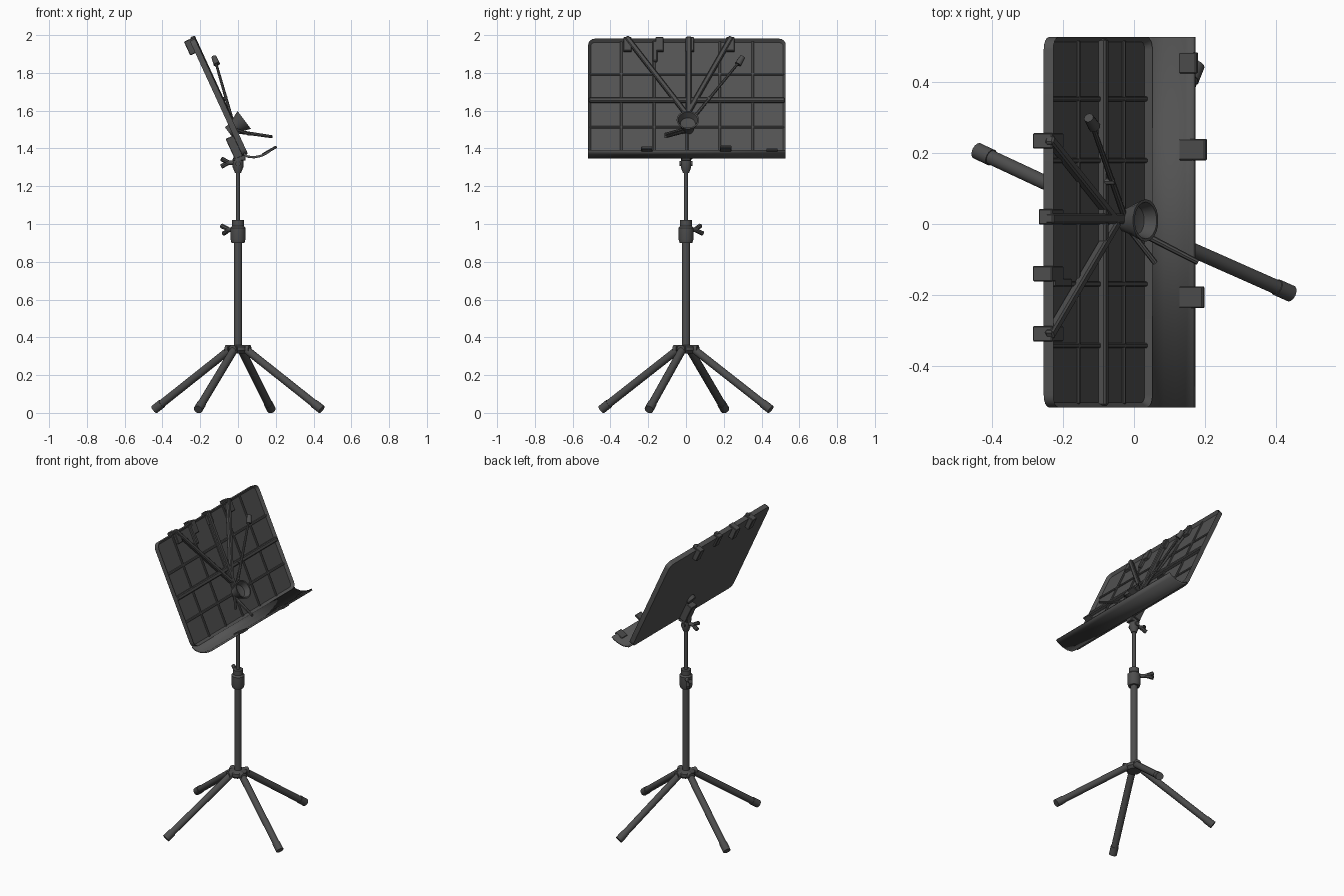
import bpy, bmesh, math
from mathutils import Vector, Matrix

if "Cube" in bpy.data.objects:
    bpy.data.objects.remove(bpy.data.objects["Cube"])


def material(name, v):
    m = bpy.data.materials.new(name)
    m.diffuse_color = (v, v, v, 1)
    m.use_nodes = True
    m.node_tree.nodes["Principled BSDF"].inputs["Base Color"].default_value = m.diffuse_color
    return m


METAL = material("dark grey metal", 0.075)
PANEL = material("desk grey", 0.085)

# Desk frame: local x = sideways, y = up the slope, z = out of the front
UP = Vector((-0.418, 0, 0.908))
OUT = Vector((0.908, 0, 0.418))
BASE = Vector((0.025, 0.005, 1.36))
DESK = Matrix(((0, UP.x, OUT.x, BASE.x), (1, 0, 0, BASE.y),
               (0, UP.z, OUT.z, BASE.z), (0, 0, 0, 1)))


def finish(name, bm, mat, smooth=True):
    bmesh.ops.recalc_face_normals(bm, faces=bm.faces)
    me = bpy.data.meshes.new(name)
    bm.to_mesh(me)
    bm.free()
    ob = bpy.data.objects.new(name, me)
    bpy.context.collection.objects.link(ob)
    me.materials.append(mat)
    if smooth:
        bpy.ops.object.select_all(action='DESELECT')
        ob.select_set(True)
        bpy.context.view_layer.objects.active = ob
        bpy.ops.object.shade_smooth_by_angle(angle=math.radians(40))
    return ob


def rod(name, a, b, r1, r2=None, mat=METAL, sides=14, caps=True):
    a, b = Vector(a), Vector(b)
    d = b - a
    bm = bmesh.new()
    m = Matrix.Translation((a + b) / 2) @ d.to_track_quat('Z', 'Y').to_matrix().to_4x4()
    bmesh.ops.create_cone(bm, cap_ends=caps, segments=sides, radius1=r1,
                          radius2=r1 if r2 is None else r2, depth=d.length, matrix=m)
    return finish(name, bm, mat)


def lathe(name, profile, mat=METAL, matrix=Matrix(), sides=18):
    bm = bmesh.new()
    vs = [bm.verts.new((r, 0, z)) for r, z in profile]
    es = [bm.edges.new(p) for p in zip(vs, vs[1:])]
    bmesh.ops.spin(bm, geom=vs + es, cent=(0, 0, 0), axis=(0, 0, 1),
                   angle=math.tau, steps=sides)
    bmesh.ops.remove_doubles(bm, verts=bm.verts, dist=1e-5)
    bm.transform(matrix)
    return finish(name, bm, mat)


def box(name, lo, hi, mat=PANEL, matrix=DESK, bevel=0.003):
    lo, hi = Vector(lo), Vector(hi)
    bm = bmesh.new()
    bmesh.ops.create_cube(bm, size=1)
    for v in bm.verts:
        v.co = [(lo[i] + hi[i]) / 2 + v.co[i] * (hi[i] - lo[i]) for i in range(3)]
    bmesh.ops.bevel(bm, geom=bm.edges[:], offset=bevel, segments=1, affect='EDGES')
    bm.transform(matrix)
    return finish(name, bm, mat, False)


def bar(name, a, b, width, w0, w1, mat=METAL):
    """Flat bar lying on the desk between two (side, up) points."""
    d = Vector(b) - Vector(a)
    m = DESK @ Matrix.Translation((a[0], a[1], 0)) @ Matrix.Rotation(math.atan2(d.y, d.x), 4, 'Z')
    return box(name, (0, -width / 2, w0), (d.length, width / 2, w1), mat, m, 0.005)


# Legs, feet and hub
for i, (x, y) in enumerate([(-0.44, 0.205), (0.44, -0.195), (0.175, 0.445), (-0.21, -0.445)]):
    foot = Vector((x, y, 0.02))
    top = Vector((x * 0.09, y * 0.09, 0.338))
    rod(f"leg_{i}", top, foot, 0.021)
    d = (foot - top).normalized()
    rod(f"foot_{i}", foot - d * 0.05, foot + d * 0.004, 0.024)
    out = Vector((x, y, 0)).normalized()
    rod(f"hinge_{i}", top - out * 0.02, top + out * 0.025, 0.022)
lathe("hub", [(0, 0.315), (0.04, 0.315), (0.055, 0.33), (0.055, 0.35), (0.03, 0.36), (0, 0.36)])

# Telescopic post and collars
rod("lower_post", (0, 0, 0.33), (0, 0, 0.93), 0.022, sides=20)
lathe("height_collar", [(0, 0.9), (0.034, 0.9), (0.04, 0.92), (0.04, 0.98),
                        (0.031, 0.99), (0.031, 1.02), (0, 1.02)])
rod("upper_post", (0, 0, 1.0), (0, 0, 1.38), 0.011)
lathe("tilt_head", [(0, 1.27), (0.016, 1.27), (0.028, 1.3), (0.028, 1.345), (0.02, 1.36), (0, 1.36)])
box("desk_bracket", (-0.03, 0.0, -0.045), (0.03, 0.12, 0.002), METAL)
box("head_block", (-0.025, -0.024, 1.335), (0.04, 0.024, 1.37), METAL, Matrix())


def wing_knob(name, direction, z, length):
    d = Vector(direction).normalized()
    c = Vector((0, 0, z))
    rod(name + "_stem", c, c + d * length * 0.7, 0.012)
    side = Vector((-d.y, d.x, 0))
    for s in (-1, 1):
        rod(f"{name}_wing_{s}", c + d * length * 0.55,
            c + d * length + Vector((0, 0, s * 0.02)) + side * s * 0.008, 0.011, 0.013, sides=8)


wing_knob("height_knob", (-1, 1, 0), 0.97, 0.115)
wing_knob("tilt_knob", (-1, 0, 0), 1.325, 0.088)
rod("tilt_pin", (0, -0.034, 1.32), (0, 0.034, 1.32), 0.014)

# Desk tray with rounded corners and a raised rim
bm = bmesh.new()
W, H, R = 0.523, 0.67, 0.035
pts = []
for cx, cy, a0 in [(W - R, H - R, 0), (R - W, H - R, 90), (R - W, R, 180), (W - R, R, 270)]:
    for k in range(5):
        a = math.radians(a0 + k * 22.5)
        pts.append(bm.verts.new((cx + R * math.cos(a), cy + R * math.sin(a), 0.03)))
face = bm.faces.new(pts)
low = bmesh.ops.extrude_face_region(bm, geom=[face])
cap = [g for g in low['geom'] if isinstance(g, bmesh.types.BMFace)][0]
for v in cap.verts:
    v.co.z = 0
bm.normal_update()
if not face.is_valid:
    face = max(bm.faces, key=lambda f: f.calc_center_median().z)
bmesh.ops.recalc_face_normals(bm, faces=bm.faces)
front = max(bm.faces, key=lambda f: f.calc_center_median().z)
bmesh.ops.inset_region(bm, faces=[front], thickness=0.014)
for v in front.verts:
    v.co.z = 0.012
bm.transform(DESK)
finish("desk_tray", bm, PANEL)

# Raised grid on the front of the desk
for i in range(1, 6):
    y = -W + i * 2 * W / 6
    box(f"grid_upright_{i}", (y - 0.007, 0.01, 0.01), (y + 0.007, H - 0.01, 0.02))
for i, u in enumerate((0.16, 0.47)):
    box(f"grid_cross_{i}", (-W + 0.01, u - 0.007, 0.01), (W - 0.01, u + 0.007, 0.02))

# Support bars
bar("cross_bar", (-W + 0.005, 0.315), (W - 0.005, 0.315), 0.026, 0.008, 0.034)
bar("centre_bar", (0.01, 0.13), (0.01, H + 0.012), 0.03, 0.01, 0.036)
bar("left_diagonal", (0.0, 0.23), (-0.32, H + 0.012), 0.026, 0.01, 0.036)
bar("right_diagonal", (0.0, 0.23), (0.235, H + 0.012), 0.026, 0.01, 0.036)
bar("short_bar", (-0.17, 0.54), (-0.17, 0.66), 0.026, 0.008, 0.03)

# Clips hooked over the top edge
for i, (y, back) in enumerate([(-0.315, -0.03), (0.015, -0.012), (0.23, -0.03), (-0.145, -0.03)]):
    box(f"top_clip_{i}", (y - 0.022, H - 0.07, back), (y + 0.022, H + 0.01, 0.03), METAL)

# Curved ledge
prof = [(0.03, 1.372), (0.05, 1.357), (0.085, 1.353), (0.12, 1.36), (0.148, 1.373), (0.17, 1.388)]
bm = bmesh.new()
rows = [[bm.verts.new((x, y, z)) for x, z in prof] for y in (-0.518, 0.528)]
for j in range(len(prof) - 1):
    bm.faces.new((rows[0][j], rows[0][j + 1], rows[1][j + 1], rows[1][j]))
ledge = finish("ledge", bm, PANEL)
mod = ledge.modifiers.new("thickness", 'SOLIDIFY')
mod.thickness = 0.012
mod.offset = 0

# Page tabs on the ledge lip
tilt = Matrix.Translation((0.165, 0, 1.386)) @ Matrix.Rotation(math.radians(-30), 4, 'Y')
for i, (y, l) in enumerate([(-0.207, 0.038), (0.21, 0.046), (0.455, 0.016)]):
    box(f"ledge_tab_{i}", (-0.04, y - 0.03, -0.006), (l, y + 0.03, 0.008), METAL, tilt)

# Flared cup at the centre of the desk
axis = Vector((0.8, 0, 0.6))
m = Matrix.Translation((-0.035, 0.01, 1.5)) @ axis.to_track_quat('Z', 'Y').to_matrix().to_4x4()
lathe("centre_cup", [(0, -0.02), (0.03, -0.02), (0.034, 0.02), (0.048, 0.055), (0.06, 0.085),
                     (0.052, 0.085), (0.04, 0.05), (0, 0.04)], METAL, m)

# Page holder arms
rod("long_arm", (-0.03, 0.03, 1.55), (-0.125, 0.3, 1.88), 0.009, 0.007, sides=8)
rod("long_arm_tip", (-0.112, 0.275, 1.845), (-0.128, 0.3, 1.885), 0.018, 0.014, sides=10)
rod("long_arm_strut", (-0.085, 0.12, 1.66), (-0.055, 0.12, 1.665), 0.01, sides=8)
rod("short_arm", (-0.01, -0.01, 1.49), (0.18, -0.108, 1.462), 0.01, 0.008, sides=8)
rod("lower_arm", (-0.01, -0.02, 1.5), (0.06, -0.11, 1.475), 0.008, sides=8)
